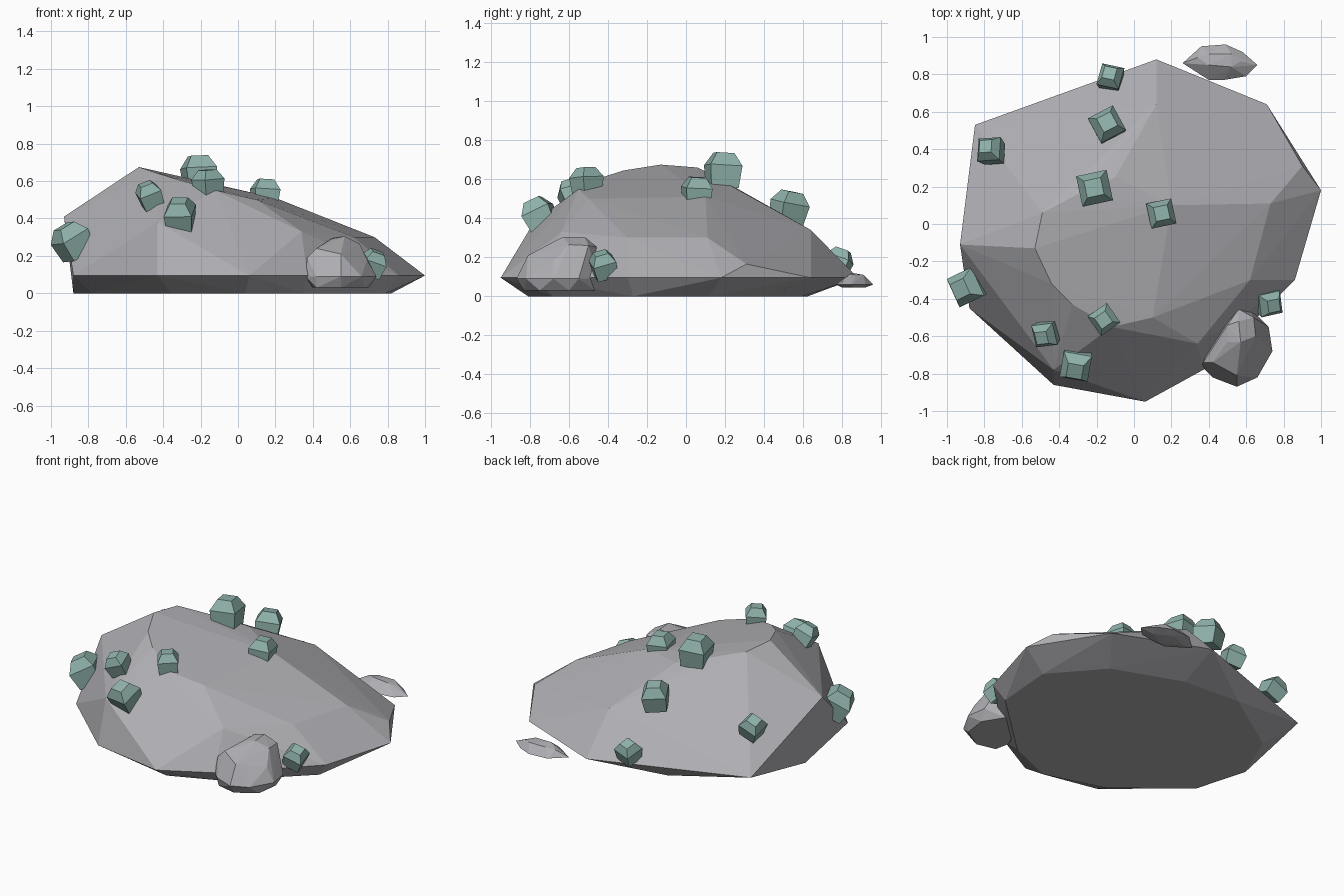
import bpy, bmesh, math
from mathutils import Vector, Matrix

if "Cube" in bpy.data.objects:
    bpy.data.objects.remove(bpy.data.objects["Cube"])


def material(name, color):
    m = bpy.data.materials.new(name)
    m.diffuse_color = (*color, 1.0)
    m.use_nodes = True
    m.node_tree.nodes["Principled BSDF"].inputs["Base Color"].default_value = m.diffuse_color
    return m


STONE = material("grey_stone", (0.43, 0.43, 0.455))
CRYSTAL = material("pale_teal_crystal", (0.28, 0.45, 0.41))


def finish(name, bm, mat):
    bmesh.ops.recalc_face_normals(bm, faces=bm.faces[:])
    mesh = bpy.data.meshes.new(name)
    bm.to_mesh(mesh)
    bm.free()
    mesh.materials.append(mat)
    obj = bpy.data.objects.new(name, mesh)
    bpy.context.collection.objects.link(obj)
    return obj


def boulder(name, points):
    """Faceted stone: the convex hull of a few corner points."""
    bm = bmesh.new()
    for p in points:
        bm.verts.new(p)
    res = bmesh.ops.convex_hull(bm, input=bm.verts[:])
    loose = {e for e in res["geom_interior"] + res["geom_unused"]
             if isinstance(e, bmesh.types.BMVert)}
    bmesh.ops.delete(bm, geom=list(loose), context='VERTS')
    bmesh.ops.dissolve_limit(bm, angle_limit=math.radians(1),
                             verts=bm.verts[:], edges=bm.edges[:])
    return finish(name, bm, STONE)


def ring(outline, z):
    return [(x, y, z) for x, y in outline]


# Main rock: flat base, low rim, sloping shoulder and crown
base = ring([(-.74, .33), (-.88, 0), (-.78, -.35), (-.36, -.69), (.04, -.81),
             (.35, -.68), (.79, -.27), (.82, .12), (.55, .43), (.1, .6),
             (-.3, .625)], 0)
rim = ring([(-.85, .53), (.12, .88), (.71, .64), (1, .18), (.86, -.30),
            (.37, -.78), (.06, -.95), (-.43, -.86), (-.88, -.45)], .095)
shoulder = [(-.93, -.11, .41), (-.43, -.78, .38), (.34, -.64, .33),
            (.62, -.3, .30), (.73, .11, .30), (.90, .31, .165),
            (.12, .64, .34)]
crown = [(-.53, -.13, .675), (-.49, .06, .66), (-.3, .16, .61),
         (-.1, .25, .555), (-.44, -.32, .645), (-.33, -.43, .61),
         (-.12, -.55, .55), (.1, -.5, .50), (.2, .1, .51)]
boulder("main_rock", base + rim + shoulder + crown)

# Small rock leaning on the front right
front_low = ring([(.42, -.80), (.40, -.7), (.5, -.5), (.62, -.47),
                  (.70, -.6), (.68, -.75), (.55, -.83)], .03)
front_mid = ring([(.36, -.76), (.44, -.55), (.5, -.46), (.62, -.45),
                  (.72, -.55), (.74, -.68), (.66, -.82), (.55, -.87),
                  (.42, -.82)], .09)
front_top = [(.37, -.74, .19), (.42, -.74, .24), (.55, -.81, .21),
             (.50, -.54, .295), (.56, -.455, .25), (.64, -.50, .26),
             (.65, -.60, .265), (.57, -.63, .305), (.50, -.63, .29),
             (.69, -.68, .18), (.56, -.52, .305)]
boulder("front_small_rock", front_low + front_mid + front_top)

# Thin rock behind
back_edge = ring([(.26, .86), (.36, .95), (.49, .96), (.58, .92),
                  (.66, .85), (.6, .79), (.48, .77), (.4, .77)], .06)
back_under = ring([(.35, .87), (.45, .92), (.57, .86), (.46, .80)], .045)
back_top = [(.34, .89, .10), (.40, .91, .11), (.52, .91, .11),
            (.57, .87, .10), (.52, .84, .115), (.40, .85, .12)]
boulder("back_small_rock", back_edge + back_under + back_top)


def crystal(name, center, axis, width, twist):
    """Blunt square crystal, flared in the middle with a tapered cap."""
    profile = [(-.55, .42), (.12, .49), (.50, .27)]  # height, half width
    bm = bmesh.new()
    rings = [[bm.verts.new((sx * h, sy * h, z)) for sx, sy in
              ((-1, -1), (1, -1), (1, 1), (-1, 1))] for z, h in profile]
    for a, b in zip(rings, rings[1:]):
        for i in range(4):
            j = (i + 1) % 4
            bm.faces.new((a[i], a[j], b[j], b[i]))
    bm.faces.new(rings[0][::-1])
    bm.faces.new(rings[-1])
    tilt = Vector((0, 0, 1)).rotation_difference(Vector(axis).normalized())
    bm.transform(Matrix.Translation(center) @ tilt.to_matrix().to_4x4()
                 @ Matrix.Rotation(math.radians(twist), 4, 'Z')
                 @ Matrix.Scale(width, 4))
    finish(name, bm, CRYSTAL)


# Crystals: centre, growth direction, width, twist
crystals = [
    ((-.21, .19, .65), (-.05, .05, 1), .17, 12),
    ((.145, .055, .54), (.05, .05, 1), .14, 12),
    ((-.145, .53, .46), (.02, .2, 1), .155, 28),
    ((-.125, .785, .18), (-.1, .35, .9), .125, -14),
    ((-.77, .395, .365), (-.35, .3, .8), .13, 0),
    ((-.892, -.335, .285), (-.42, -.15, .8), .17, 25),
    ((-.475, -.59, .53), (-.3, -.3, .85), .125, 10),
    ((-.31, -.755, .425), (-.08, -.4, .85), .155, -10),
    ((-.16, -.51, .595), (-.05, -.05, 1), .13, 35),
    ((.725, -.425, .165), (.35, -.2, .85), .125, 10),
]
for n, spec in enumerate(crystals, 1):
    crystal(f"crystal_{n}", *spec)
